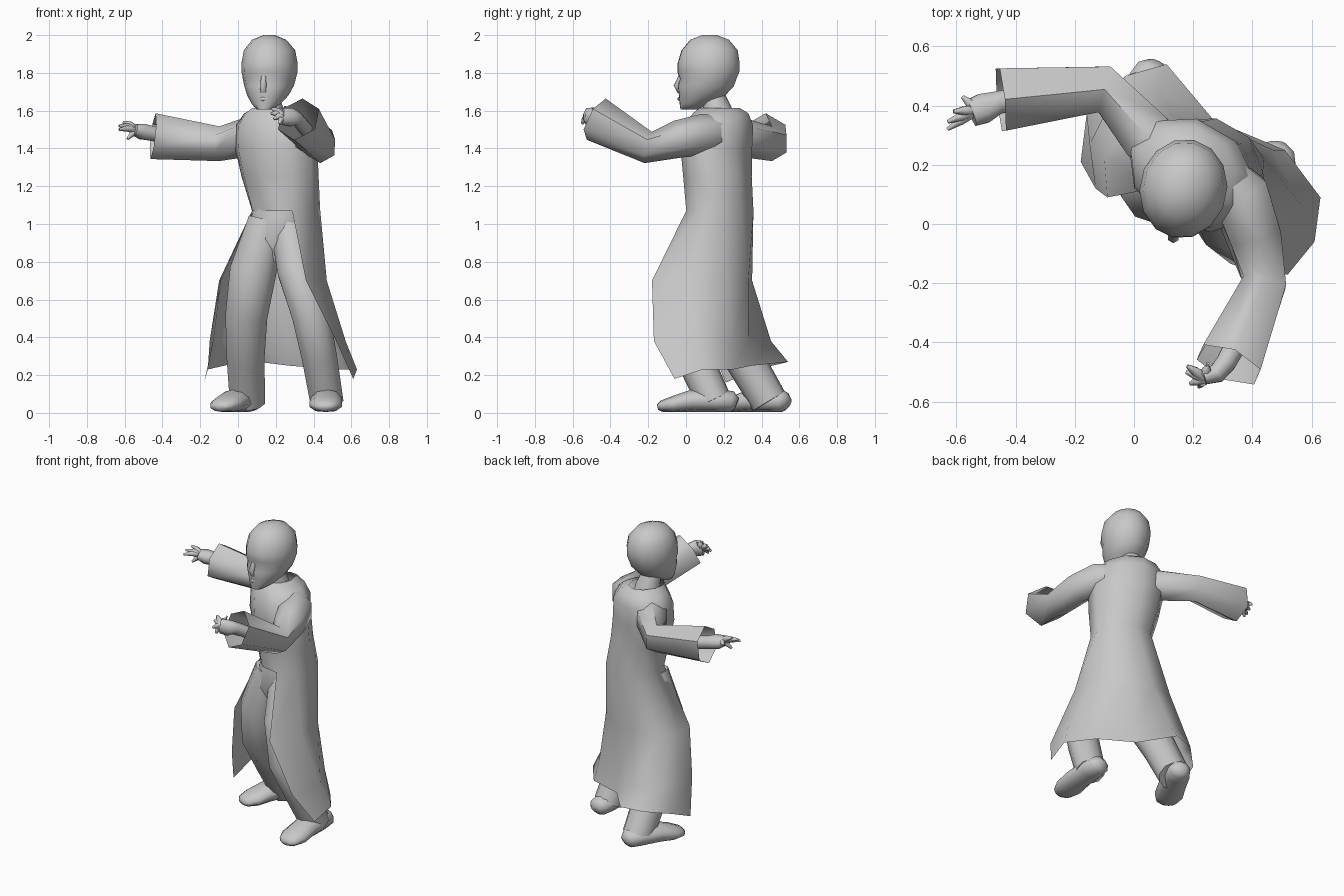
import bpy, bmesh, math
from mathutils import Vector

cube = bpy.data.objects.get("Cube")
if cube:
    bpy.data.objects.remove(cube, do_unlink=True)

grey = bpy.data.materials.new("plain grey")
grey.use_nodes = True
grey.diffuse_color = (0.58, 0.58, 0.58, 1)
grey.node_tree.nodes["Principled BSDF"].inputs["Base Color"].default_value = grey.diffuse_color


def finish(name, bm, sharp):
    """Weld and smooth a surface and add it to the scene."""
    bmesh.ops.remove_doubles(bm, verts=bm.verts, dist=0.0005)
    bmesh.ops.recalc_face_normals(bm, faces=bm.faces)
    mesh = bpy.data.meshes.new(name)
    bm.to_mesh(mesh)
    bm.free()
    mesh.materials.append(grey)
    obj = bpy.data.objects.new(name, mesh)
    bpy.context.collection.objects.link(obj)
    bpy.ops.object.select_all(action="DESELECT")
    obj.select_set(True)
    bpy.context.view_layer.objects.active = obj
    bpy.ops.object.shade_smooth_by_angle(angle=math.radians(sharp))


def skin(bm, rows, closed=True, caps=True):
    """Join rows of points, each with the same count, into one surface."""
    grid = [[bm.verts.new(point) for point in row] for row in rows]
    count = len(rows[0])
    for low, high in zip(grid, grid[1:]):
        for i in range(count if closed else count - 1):
            j = (i + 1) % count
            bm.faces.new((low[i], low[j], high[j], high[i]))
    if caps:
        bm.faces.new(grid[0])
        bm.faces.new(grid[-1])
    return bm


def ellipses(rings, turn=0, sides=14):
    """Level ellipses, each given as height, centre and two radii, starting at the front."""
    c, s = math.cos(math.radians(turn)), math.sin(math.radians(turn))
    rows = []
    for z, cx, cy, rx, ry in rings:
        row = []
        for i in range(sides):
            t = math.tau * i / sides - math.pi / 2
            u, v = rx * math.cos(t), ry * math.sin(t)
            row.append((cx + u * c - v * s, cy + u * s + v * c, z))
        rows.append(row)
    return rows


def stack(name, rings, turn=0, sides=14):
    finish(name, skin(bmesh.new(), ellipses(rings, turn, sides)), 60)


def tube(name, path, sides=10, caps=True, floor=0.0, sharp=60):
    """Sweep an ellipse along points given as x, y, z, width radius, height radius."""
    pts = [Vector(p[:3]) for p in path]
    rows = []
    for k, p in enumerate(path):
        tangent = (pts[min(k + 1, len(pts) - 1)] - pts[max(k - 1, 0)]).normalized()
        up = Vector((0, 0, 1)) if abs(tangent.z) < 0.7 else Vector((0, 1, 0))
        side = tangent.cross(up).normalized()
        up = side.cross(tangent)
        row = []
        for i in range(sides):
            t = math.tau * (i + 0.5) / sides
            q = pts[k] + side * (p[3] * math.cos(t)) + up * (p[-1] * math.sin(t))
            q.z = max(q.z, floor)
            row.append(q)
        rows.append(row)
    finish(name, skin(bmesh.new(), rows, caps=caps), sharp)


# Head, neck and face
stack("head", [
    (1.605, .14, .015, .04, .045), (1.635, .148, .045, .075, .08),
    (1.68, .158, .085, .108, .125), (1.73, .164, .105, .13, .152),
    (1.77, .166, .118, .14, .153), (1.805, .167, .118, .147, .168),
    (1.85, .167, .12, .148, .168), (1.92, .167, .125, .135, .152),
    (1.975, .165, .125, .09, .105), (2, .165, .125, .03, .04)], turn=-12)
stack("neck", [(1.54, .165, .175, .09, .09), (1.62, .165, .165, .075, .075), (1.7, .15, .14, .06, .06)])
tube("nose", [(.137, -.02, 1.8, .012), (.133, -.045, 1.73, .02), (.133, -.03, 1.7, .016)], 6)
tube("lips", [(.105, -.01, 1.662, .006), (.132, -.034, 1.662, .012), (.165, -.018, 1.662, .006)], 6)

# Coat: a closed body whose lower edge carries on as a skirt, open at the front
body = ellipses([
    (1.615, .17, .175, .085, .115), (1.585, .185, .185, .165, .145),
    (1.52, .195, .175, .225, .175), (1.4, .2, .165, .235, .178),
    (1.25, .22, .17, .218, .173), (1.07, .25, .18, .188, .178)], turn=-30, sides=9)
thigh = [(-.09, .09), (-.1, .22), (-.02, .32), (.14, .35), (.3, .33), (.44, .22), (.47, 0), (.36, -.18)]
shin = [(-.13, .12), (-.15, .27), (-.08, .41), (.08, .45), (.27, .33), (.47, .25), (.57, .06), (.52, -.17)]
hem = [(-.18, .21, .16), (-.16, .37, .23), (-.03, .5, .26), (.11, .54, .27),
       (.27, .35, .25), (.51, .25, .23), (.63, .09, .23), (.61, -.06, .18)]
skirt = [body[-1][:0:-1]]
skirt += [[(x, y, z) for x, y in row] for row, z in ((thigh, .7), (shin, .38))]
coat = skin(bmesh.new(), body, caps=False)
finish("coat", skin(coat, skirt + [hem], closed=False, caps=False), 75)

# Trousers
stack("trouser_hips", [(1.16, .235, .175, .15, .14), (1.04, .225, .17, .16, .15),
                       (.92, .2, .15, .155, .13), (.8, .195, .14, .06, .08)], turn=-25)
tube("left_leg", [(.26, .14, 1.02, .1), (.31, .01, .75, .105), (.385, -.05, .52, .105),
                  (.43, .04, .3, .098), (.47, .15, .06, .092)])
tube("right_leg", [(.15, .14, 1.02, .1), (.08, .13, .75, .13), (.045, .17, .52, .117),
                   (.04, .3, .3, .105), (.05, .44, .06, .098)])

# Shoes: sections from heel to toe, placed along each foot's direction
sections = [(0, .05, .035, .03), (.06, .06, .065, .055), (.25, .065, .08, .06), (.55, .065, .085, .06),
            (.8, .045, .09, .045), (.95, .035, .065, .03), (1, .03, .035, .015)]
for side, heel, toe in (("left", Vector((.48, .27, 0)), Vector((.46, -.15, 0))),
                        ("right", Vector((.08, .54, 0)), Vector((-.1, .18, 0)))):
    path = []
    for along, z, wide, high in sections:
        spot = heel.lerp(toe, along)
        path.append((spot.x, spot.y, z, wide, high))
    tube(side + "_shoe", path, floor=0.005)

# Sleeves, open at the cuffs
tube("left_sleeve", [(.25, .22, 1.5, .07), (.36, .1, 1.475, .11), (.41, -.04, 1.45, .1),
                     (.44, -.2, 1.405, .085), (.32, -.475, 1.555, .122)], 6, caps=False)
tube("right_sleeve", [(.16, .19, 1.5, .07), (.05, .29, 1.46, .105), (-.1, .455, 1.425, .092),
                      (-.45, .42, 1.465, .122)], 6, caps=False)

# Hands with tapered fingers
tube("left_palm", [(.36, -.38, 1.5, .04), (.31, -.47, 1.56, .037), (.28, -.505, 1.565, .035, .052),
                   (.235, -.52, 1.57, .025, .048)], 8)
tube("right_palm", [(-.36, .43, 1.46, .04), (-.46, .41, 1.48, .042), (-.51, .39, 1.49, .055, .045),
                    (-.55, .375, 1.5, .05, .03)], 8)
tips = {
    "left": ((.24, -.52, 1.57), [(.18, -.48, 1.61), (.175, -.5, 1.585), (.19, -.54, 1.555), (.22, -.55, 1.53), (.25, -.47, 1.62)]),
    "right": ((-.53, .385, 1.495), [(-.63, .32, 1.5), (-.63, .345, 1.52), (-.61, .38, 1.54), (-.58, .43, 1.5), (-.585, .35, 1.45)]),
}
for side, (knuckle, ends) in tips.items():
    root = Vector(knuckle)
    for name, end in zip(("first", "second", "third", "fourth", "thumb"), ends):
        tip = Vector(end)
        bend = root.lerp(tip, 0.55) + Vector((0, 0, 0.008))
        tube(f"{side}_{name}_finger", [(*root, .02), (*bend, .017), (*tip, .007)], 6)
